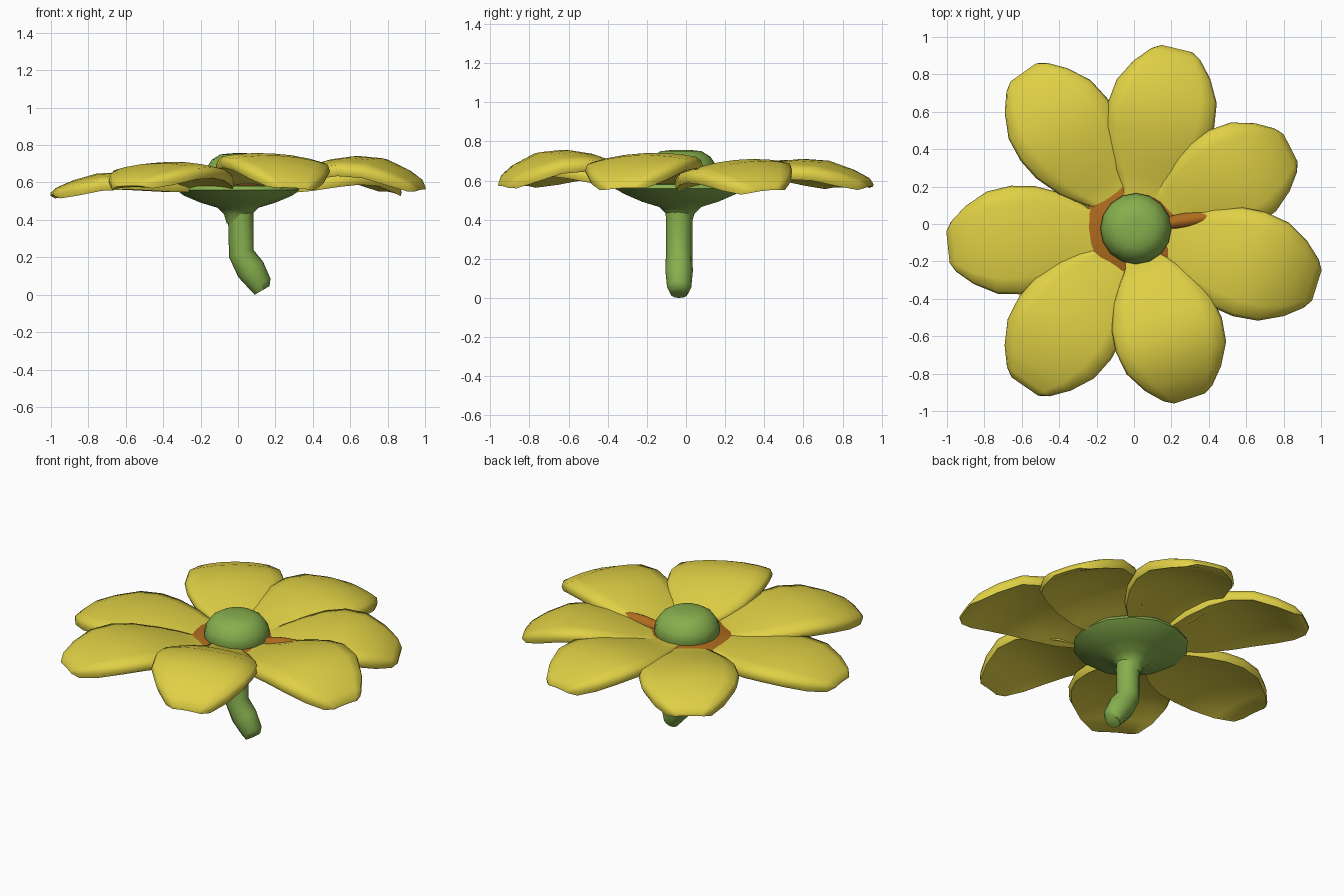
import bpy, bmesh, math
from mathutils import Vector

if "Cube" in bpy.data.objects:
    bpy.data.objects.remove(bpy.data.objects["Cube"])


def material(name, rgb):
    m = bpy.data.materials.new(name)
    m.diffuse_color = (*rgb, 1)
    m.use_nodes = True
    m.node_tree.nodes["Principled BSDF"].inputs["Base Color"].default_value = m.diffuse_color
    return m


YELLOW = material("petal yellow", (0.74, 0.63, 0.06))
GREEN = material("leaf green", (0.24, 0.43, 0.075))
ORANGE = material("burnt orange", (0.42, 0.145, 0.013))


def finish(name, bm, mat, angle=40):
    bmesh.ops.recalc_face_normals(bm, faces=bm.faces)
    me = bpy.data.meshes.new(name)
    bm.to_mesh(me)
    bm.free()
    me.materials.append(mat)
    ob = bpy.data.objects.new(name, me)
    bpy.context.collection.objects.link(ob)
    bpy.ops.object.select_all(action='DESELECT')
    ob.select_set(True)
    bpy.context.view_layer.objects.active = ob
    bpy.ops.object.shade_smooth_by_angle(angle=math.radians(angle))
    return ob


def skin_rings(bm, rings):
    """Bridge closed rings of points and cap both ends."""
    vs = [[bm.verts.new(p) for p in ring] for ring in rings]
    n = len(vs[0])
    for a, b in zip(vs, vs[1:]):
        for i in range(n):
            j = (i + 1) % n
            bm.faces.new((a[i], a[j], b[j], b[i]))
    bm.faces.new(vs[0][::-1])
    bm.faces.new(vs[-1])


def lathe(name, profile, centre, mat, sides=16):
    bm = bmesh.new()
    rings = []
    for r, z in profile:
        rings.append([(centre[0] + r * math.cos(math.tau * i / sides),
                       centre[1] + r * math.sin(math.tau * i / sides), z)
                      for i in range(sides)])
    skin_rings(bm, rings)
    return finish(name, bm, mat)


# Petal outline: distance along petal, half width, rise (0 base .. 1 ridge), thickness
OUTLINE = [(0.06, 0.07, 0.0, 0.045), (0.20, 0.112, 0.10, 0.055), (0.27, 0.165, 0.28, 0.06),
           (0.36, 0.225, 0.55, 0.06), (0.50, 0.278, 0.88, 0.06), (0.62, 0.292, 1.0, 0.06),
           (0.75, 0.275, 0.92, 0.06), (0.87, 0.21, 0.55, 0.06), (0.955, 0.135, 0.15, 0.05),
           (0.985, 0.085, -0.13, 0.015)]
ACROSS = [-0.95, -0.7, -0.35, 0, 0.35, 0.7, 0.95]


def petal(name, angle, length, width, base, ridge, tip, roll, mat=YELLOW, scale=1):
    """Spoon-shaped petal that rises to a ridge, droops at the tip, with a rounded rim."""
    a = math.radians(angle)
    out = Vector((math.cos(a), math.sin(a), 0))
    side = Vector((-out.y, out.x, 0))
    bm = bmesh.new()
    rings = []
    for r, w, rise, thick in OUTLINE:
        low = base if r < 0.7 else tip
        z = low + (ridge - low) * rise
        thick *= scale

        def point(s, drop):
            p = out * (r * length / 0.985) + side * (s * w * width)
            sag = 0.036 * min(1, r / 0.4) * abs(s) ** 2.2 * min(1, (w / 0.25) ** 2)
            return (p.x, p.y - 0.02, z - sag + roll * s * w - drop)

        top = [point(s, 0) for s in ACROSS]
        under = [point(s, thick) for s in reversed(ACROSS)]
        rings.append(top + [point(1, thick / 2)] + under + [point(-1, thick / 2)])
    skin_rings(bm, rings)
    bmesh.ops.triangulate(bm, faces=[f for f in bm.faces if len(f.verts) > 4])
    return finish(name, bm, mat, 70)


# angle, length, width, base, ridge, tip, roll
PETALS = [
    ("petal_back", 76.5, 0.985, 1.0, 0.61, 0.71, 0.60, 0.04),
    ("petal_back_right", 27, 0.94, 0.97, 0.60, 0.705, 0.58, 0.09),
    ("petal_right", -17.5, 1.025, 1.0, 0.605, 0.74, 0.595, 0.05),
    ("petal_front", -72, 0.96, 1.02, 0.61, 0.755, 0.605, -0.06),
    ("petal_front_left", -124.5, 1.03, 1.02, 0.60, 0.71, 0.61, 0.02),
    ("petal_left", 186, 1.0, 1.0, 0.605, 0.655, 0.56, 0.0),
    ("petal_back_left", 125.5, 1.02, 0.98, 0.605, 0.705, 0.60, 0.0),
]
for p in PETALS:
    petal(*p)

# Orange disc and sliver showing between the petal bases
lathe("inner_disc", [(0.26, 0.57), (0.27, 0.60), (0.24, 0.615), (0.05, 0.615)],
      (0.0, -0.02), ORANGE, 20)
petal("inner_sliver", 8, 0.52, 0.15, 0.615, 0.665, 0.66, 0.0, ORANGE, 0.4)

# Green dome in the middle
lathe("centre_dome", [(0.17, 0.58), (0.19, 0.635), (0.178, 0.68), (0.15, 0.722),
                      (0.105, 0.75), (0.05, 0.756), (0.008, 0.757)],
      (0.01, -0.025), GREEN)

# Calyx flaring out of the stem
lathe("calyx", [(0.06, 0.38), (0.075, 0.43), (0.11, 0.465), (0.20, 0.492),
                (0.29, 0.53), (0.33, 0.56), (0.32, 0.58), (0.10, 0.595)],
      (0.0, -0.03), GREEN, 14)

# Stem bent near the foot: x, z, radius, tilt of the ring
PATH = [(0.01, 0.47, 0.072, 0), (0.015, 0.40, 0.068, 0), (0.017, 0.22, 0.068, 18),
        (0.068, 0.135, 0.078, 32), (0.12, 0.055, 0.062, 30), (0.129, 0.037, 0.046, 30)]
bm = bmesh.new()
rings = []
for x, z, r, tilt in PATH:
    t = math.radians(tilt)
    rings.append([(x + r * math.cos(u) * math.cos(t), -0.035 + min(r, 0.07) * math.sin(u),
                   z + r * math.cos(u) * math.sin(t))
                  for u in (math.tau * i / 12 for i in range(12))])
low = min(p[2] for p in rings[-1])
rings[-1] = [(x, y, z - low) for x, y, z in rings[-1]]
skin_rings(bm, rings)
finish("stem", bm, GREEN, 60)
